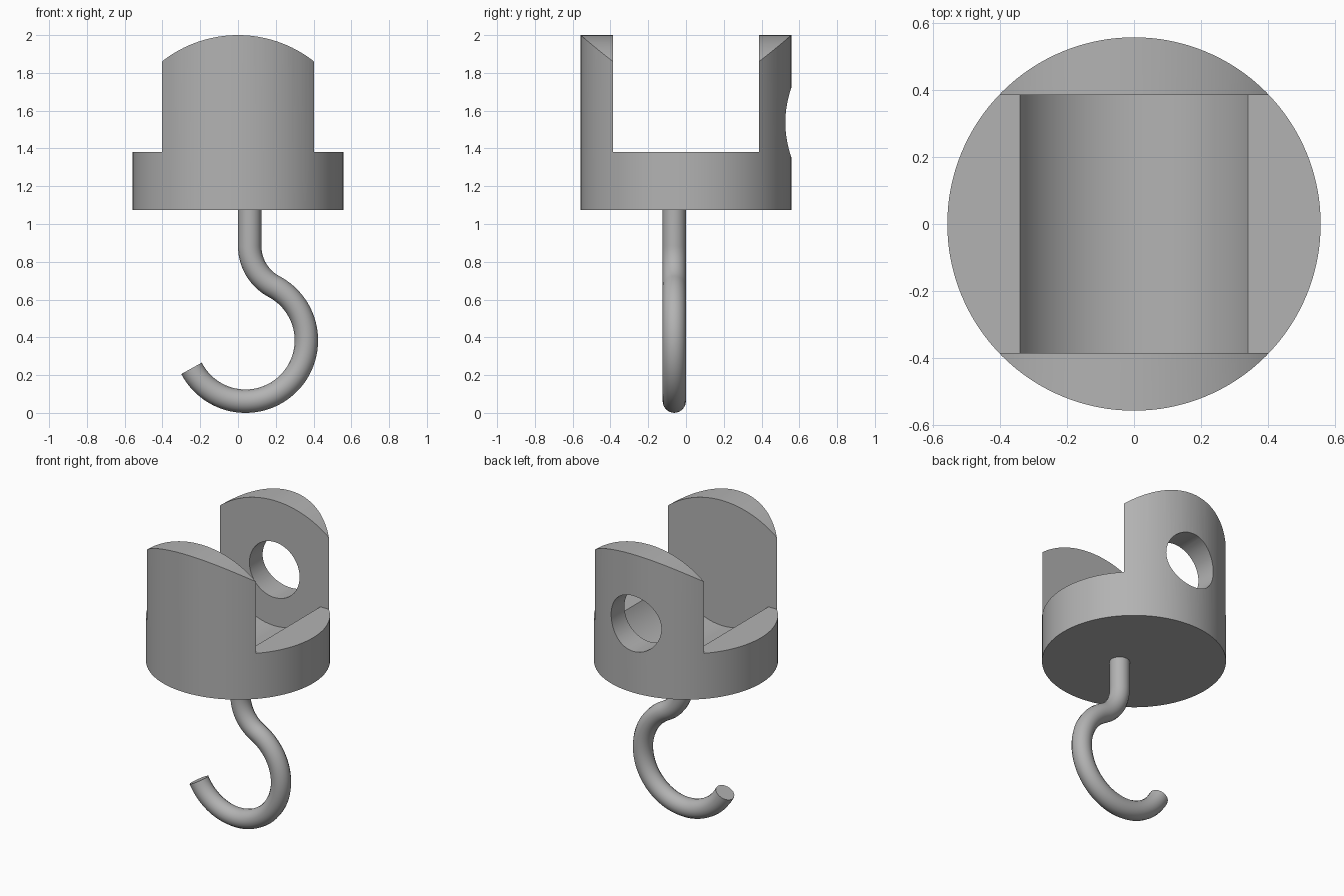
import bpy
import bmesh
from math import sin, cos, radians, hypot, atan2

cube = bpy.data.objects.get("Cube")
if cube:
    bpy.data.objects.remove(cube, do_unlink=True)

# Single grey material
grey = bpy.data.materials.new("plain_grey")
grey.use_nodes = True
color = (0.45, 0.45, 0.45, 1)
grey.diffuse_color = color
grey.node_tree.nodes["Principled BSDF"].inputs["Base Color"].default_value = color


def arc(cx, cz, r, start, end, steps):
    """Points on an arc in the xz plane, angles in degrees."""
    angles = [radians(start + (end - start) * i / steps) for i in range(steps + 1)]
    return [(cx + r * cos(a), cz + r * sin(a)) for a in angles]


def extrude_profile(name, points, y0, y1):
    """Solid made from an xz profile swept along y."""
    bm = bmesh.new()
    face = bm.faces.new([bm.verts.new((x, y0, z)) for x, z in points])
    moved = bmesh.ops.extrude_face_region(bm, geom=[face])["geom"]
    bmesh.ops.translate(bm, vec=(0, y1 - y0, 0),
                        verts=[v for v in moved if isinstance(v, bmesh.types.BMVert)])
    bmesh.ops.recalc_face_normals(bm, faces=bm.faces)
    mesh = bpy.data.meshes.new(name)
    bm.to_mesh(mesh)
    bm.free()
    mesh.materials.append(grey)
    obj = bpy.data.objects.new(name, mesh)
    bpy.context.collection.objects.link(obj)
    obj.hide_render = True
    return obj


def activate(obj):
    bpy.ops.object.select_all(action='DESELECT')
    obj.select_set(True)
    bpy.context.view_layer.objects.active = obj


def cut(target, cutter, operation):
    mod = target.modifiers.new(cutter.name, 'BOOLEAN')
    mod.operation = operation
    mod.solver = 'EXACT'
    mod.object = cutter
    activate(target)
    bpy.ops.object.modifier_apply(modifier=mod.name)
    bpy.data.objects.remove(cutter, do_unlink=True)


# Fork body: round block
base, top, radius = 1.075, 2.0, 0.558
bpy.ops.mesh.primitive_cylinder_add(vertices=128, radius=radius, depth=top - base,
                                    location=(0, 0, (base + top) / 2))
body = bpy.context.object
body.name = "fork_body"
body.data.materials.append(grey)

# Domed top across the two walls
dome_r = 0.65
dome = arc(0, top - dome_r, dome_r, 0, 180, 96) + [(-dome_r, 0.5), (dome_r, 0.5)]
cut(body, extrude_profile("dome_cutter", dome, -1, 1), 'INTERSECT')

# Slot between the walls, with a round trough in its floor
axle_z, shelf_z, trough_x = 1.537, 1.38, 0.34
drop = axle_z - shelf_z
edge = atan2(drop, trough_x) * 180 / 3.14159265
slot = [(-1, 3), (-1, shelf_z)]
slot += arc(0, axle_z, hypot(trough_x, drop), 180 + edge, 360 - edge, 48)
slot += [(1, shelf_z), (1, 3)]
cut(body, extrude_profile("slot_cutter", slot, -0.386, 0.386), 'DIFFERENCE')

# Axle hole through the back wall only
hole = arc(0, axle_z, 0.186, 0, 360, 64)[:-1]
cut(body, extrude_profile("hole_cutter", hole, 0.2, 1), 'DIFFERENCE')

# Hook centre line: shank, reverse bend, large bend
tube_r, shank_x, hook_y = 0.062, 0.062, -0.062
cx, cz, hook_r, join = 0.04, 0.384, 0.322, 62
c = cos(radians(join))
bend_r = (cx + hook_r * c - shank_x) / (1 - c)
bend_z = cz + (hook_r + bend_r) * sin(radians(join))
path = [(shank_x, base + 0.02)]
path += arc(shank_x + bend_r, bend_z, bend_r, 180, 180 + join, 20)
path += arc(cx, cz, hook_r, join, -152.6, 64)[1:]

curve = bpy.data.curves.new("hook", 'CURVE')
curve.dimensions = '3D'
curve.bevel_depth = tube_r
curve.bevel_resolution = 6
curve.use_fill_caps = True
spline = curve.splines.new('POLY')
spline.points.add(len(path) - 1)
for point, (x, z) in zip(spline.points, path):
    point.co = (x, hook_y, z, 1)
curve.materials.append(grey)
hook = bpy.data.objects.new("hook", curve)
bpy.context.collection.objects.link(hook)
activate(hook)
bpy.ops.object.convert(target='MESH')
hook = bpy.context.object

# Weld the end caps and shade everything smooth with sharp edges
bm = bmesh.new()
bm.from_mesh(hook.data)
bmesh.ops.remove_doubles(bm, verts=bm.verts, dist=0.0005)
bmesh.ops.recalc_face_normals(bm, faces=bm.faces)
bm.to_mesh(hook.data)
bm.free()
for obj in (body, hook):
    activate(obj)
    bpy.ops.object.shade_smooth_by_angle(angle=radians(30))
